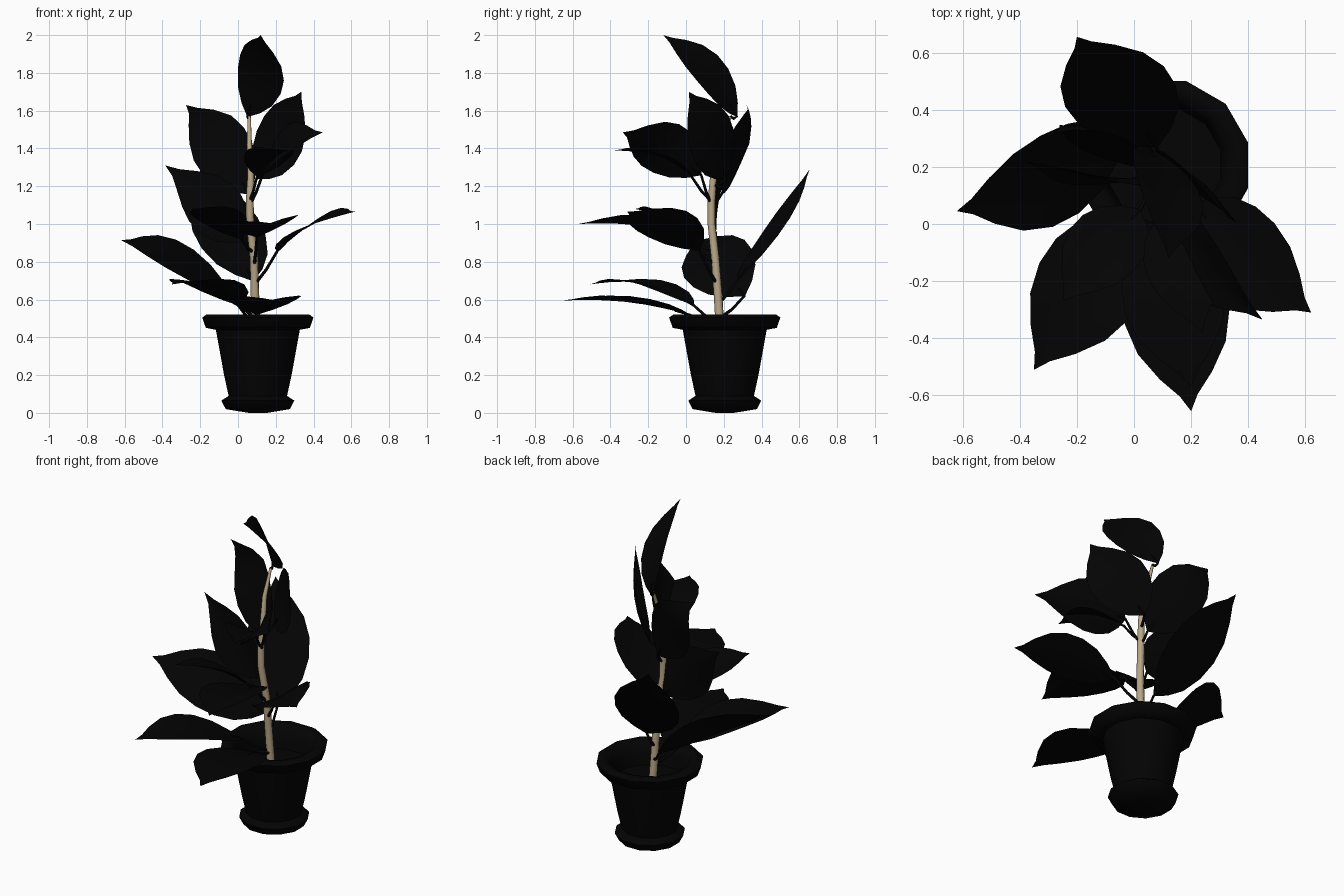
import bpy, bmesh, math
from mathutils import Vector as V

if "Cube" in bpy.data.objects:
    bpy.data.objects.remove(bpy.data.objects["Cube"])


def material(name, rgb):
    m = bpy.data.materials.new(name)
    m.diffuse_color = (*rgb, 1)
    m.use_nodes = True
    m.node_tree.nodes["Principled BSDF"].inputs["Base Color"].default_value = m.diffuse_color
    return m


DARK_LEAF = material("dark_leaf", (0.001, 0.001, 0.001))
DARK_POT = material("dark_pot", (0.001, 0.001, 0.001))
BARK = material("bark", (0.48, 0.38, 0.24))


def mesh_object(name, verts, faces, mat, angle=40):
    me = bpy.data.meshes.new(name)
    me.from_pydata(verts, [], faces)
    ob = bpy.data.objects.new(name, me)
    bpy.context.collection.objects.link(ob)
    me.materials.append(mat)
    bpy.ops.object.select_all(action='DESELECT')
    ob.select_set(True)
    bpy.context.view_layer.objects.active = ob
    bpy.ops.object.shade_smooth_by_angle(angle=math.radians(angle))
    return ob


def lathe(name, profile, centre, sides, mat):
    verts, faces = [], []
    for r, z in profile:
        for i in range(sides):
            a = 2 * math.pi * (i + 0.5) / sides
            verts.append((centre[0] + r * math.cos(a), centre[1] + r * math.sin(a), z))
    for k in range(len(profile) - 1):
        for i in range(sides):
            j = (i + 1) % sides
            faces.append((k * sides + i, k * sides + j,
                          (k + 1) * sides + j, (k + 1) * sides + i))
    faces.append(tuple(reversed(range(sides))))
    faces.append(tuple(range((len(profile) - 1) * sides, len(profile) * sides)))
    return mesh_object(name, verts, faces, mat, 60)


def tube(name, points, radii, mat, res):
    cu = bpy.data.curves.new(name, 'CURVE')
    cu.dimensions = '3D'
    cu.bevel_depth = 1.0
    cu.bevel_resolution = res
    cu.resolution_u = 4
    cu.use_fill_caps = True
    sp = cu.splines.new('POLY')
    sp.points.add(len(points) - 1)
    for p, co, r in zip(sp.points, points, radii):
        p.co = (*co, 1)
        p.radius = r
    sp.use_smooth = True
    ob = bpy.data.objects.new(name, cu)
    bpy.context.collection.objects.link(ob)
    cu.materials.append(mat)
    return ob


# pot with flared foot, overhanging rim and recessed soil
POT = (0.105, 0.205)
lathe("pot", [(0.05, 0.0), (0.176, 0.02), (0.2, 0.065), (0.16, 0.09), (0.185, 0.2),
              (0.23, 0.44), (0.285, 0.45), (0.305, 0.505), (0.28, 0.522),
              (0.235, 0.51), (0.215, 0.45), (0.205, 0.38)], POT, 12, DARK_POT)

# gently bent stem
STEM = [V(p) for p in ((.10, .185, .36), (.09, .17, .62), (.085, .155, .82), (.065, .135, 1.0),
                       (.062, .135, 1.12), (.068, .145, 1.25), (.06, .175, 1.42), (.06, .235, 1.57))]
tube("stem", STEM, [.024, .023, .022, .021, .021, .018, .014, .008], BARK, 2)


def on_stem(z):
    for a, b in zip(STEM, STEM[1:]):
        if z <= b.z:
            return a.lerp(b, (z - a.z) / (b.z - a.z))
    return STEM[-1].copy()


# leaf outline: position along the midrib, half width
OUTLINE = [(0, .03), (.08, .42), (.2, .78), (.36, .98), (.52, 1), (.68, .84),
           (.82, .5), (.92, .17), (1, .0)]


def leaf(name, node_z, base, tip, across, width, arch=.04, fold=.12, curl=(0, 0, 0)):
    node, base, tip, curl = on_stem(node_z), V(base), V(tip), V(curl)
    axis = (tip - base).normalized()
    w = V(across)
    w = (w - axis * w.dot(axis)).normalized()
    n = axis.cross(w)
    if n.z < 0:
        n = -n
    verts, faces = [], []
    for t, h in OUTLINE:
        mid = base.lerp(tip, t) + n * arch * math.sin(math.pi * t)
        mid += curl * max(0, (t - .7) / .3) ** 1.5
        for s in (-1, -.5, 0, .5, 1):
            off = s * h * width / 2
            verts.append(mid + w * off + n * abs(off) * fold * 2 * (1.2 - abs(s) * .4))
    for k in range(len(OUTLINE) - 1):
        for i in range(4):
            a = k * 5 + i
            faces.append((a, a + 1, a + 6, a + 5))
    mesh_object("leaf_" + name, verts, faces, DARK_LEAF, 60)
    # stalk joining the blade to the stem
    bend = node.lerp(base, .5) - V((0, 0, .012))
    tube("stalk_" + name, [node, bend, base, base.lerp(tip, .12) + n * arch * .35],
         [.009, .008, .007, .004], DARK_LEAF, 1)


# leaves from the crown downwards
leaf("crown", 1.57, (.05, .27, 1.57), (.12, -.12, 2.0), (.77, -.43, -.36), .29, .055, .06)
leaf("upper_back_left", 1.1, (.06, .19, 1.16), (-.23, .42, 1.65), (.76, -.1, .55), .32, .02, .06,
     (-.045, -.1, -.02))
leaf("upper_right", 1.2, (.1, .21, 1.24), (.335, .015, 1.70), (.7, -.7, -.55), .34, -.04, .06)
leaf("upper_front_right", 1.1, (.13, .08, 1.26), (.41, -.30, 1.49), (.35, .42, .7), .31, curl=(.04, -.035, -.005))
leaf("upper_front", 1.12, (.1, .03, 1.25), (.24, -.38, 1.39), (.9, .3, -.1), .25)
leaf("middle_left", .8, (.04, .16, .91), (-.31, .22, 1.29), (.7, 0, .65), .30, .02, curl=(-.075, 0, .02))
leaf("middle_front", .78, (.1, .02, .93), (.2, -.57, 1.0), (1, .2, .1), .36, .03)
leaf("middle_front_left", .85, (.02, .05, .92), (-.25, -.27, 1.08), (.78, -.6, .2), .27, .03)
leaf("middle_front_right", .68, (.21, .07, .86), (.62, -.31, 1.065), (.56, .77, .31), .34, .04, .06)
leaf("lower_back", .58, (.08, .27, .70), (-.2, .655, 1.29), (.84, .32, .14), .38, -.02, .02)
leaf("lower_left", .5, (-.03, .31, .62), (-.62, .045, .915), (.2, .95, .36), .38, .045, .04)
leaf("lower_front_left", .47, (.0, .04, .57), (-.35, -.51, .68), (.84, -.54, 0), .37, .06, .06)
leaf("lower_front", .46, (.1, .02, .52), (.2, -.655, .595), (1, .15, 0), .37, .03, .1)
